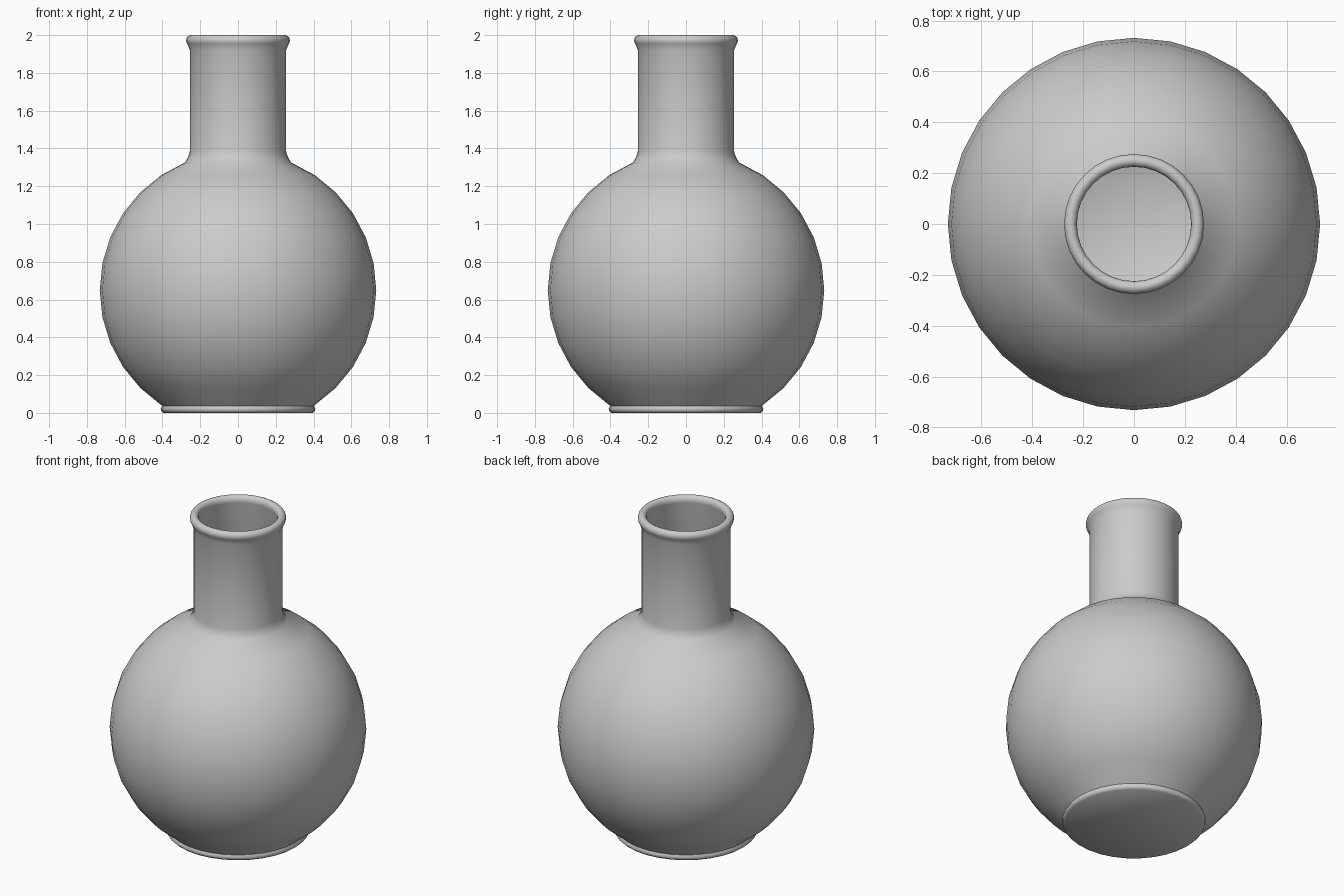
import bpy, bmesh, math

cube = bpy.data.objects.get("Cube")
if cube:
    bpy.data.objects.remove(cube, do_unlink=True)

SEGMENTS = 32
RADIUS, CENTRE = 0.732, 0.65
STEP = math.tau / SEGMENTS

glass = bpy.data.materials.new("light_grey")
glass.use_nodes = True
grey = (0.6, 0.6, 0.6, 1)
glass.diffuse_color = grey
glass.node_tree.nodes["Principled BSDF"].inputs["Base Color"].default_value = grey


def arc(radius, first, last):
    """Profile points of the round bulb, in latitude steps."""
    return [(radius * math.cos(i * STEP), CENTRE + radius * math.sin(i * STEP))
            for i in range(first, last + 1)]


def lathe(name, profile):
    """Spin an (r, z) profile around z; points on the axis become poles."""
    bm = bmesh.new()
    verts = [bm.verts.new((r, 0, z)) for r, z in profile]
    edges = [bm.edges.new(pair) for pair in zip(verts, verts[1:])]
    bmesh.ops.spin(bm, geom=verts + edges, cent=(0, 0, 0), axis=(0, 0, 1),
                   angle=math.tau, steps=SEGMENTS)
    bmesh.ops.remove_doubles(bm, verts=bm.verts, dist=0.0005)
    bmesh.ops.recalc_face_normals(bm, faces=bm.faces)
    mesh = bpy.data.meshes.new(name)
    bm.to_mesh(mesh)
    bm.free()
    mesh.materials.append(glass)
    obj = bpy.data.objects.new(name, mesh)
    bpy.context.collection.objects.link(obj)
    bpy.ops.object.select_all(action="DESELECT")
    obj.select_set(True)
    bpy.context.view_layer.objects.active = obj
    bpy.ops.object.shade_smooth_by_angle(angle=math.radians(60))
    return obj


# Foot, bulb and neck on the outside
foot = [(0, 0), (0.395, 0), (0.406, 0.01), (0.409, 0.022), (0.402, 0.036)]
outside = foot + arc(RADIUS, -5, 6) + [(0.262, 1.36), (0.255, 1.385), (0.255, 1.92)]

# Rolled lip
lip = [(0.25 + 0.025 * math.cos(a), 1.972 + 0.028 * math.sin(a))
       for a in (math.radians(d) for d in range(-45, 181, 25))]
lip.append((0.225, 1.96))

# Thin wall on the inside, down to the floor
inside = [(0.235, 1.93), (0.235, 1.385)]
inside += arc(RADIUS - 0.02, -5, 6)[::-1] + [(0.38, 0.04), (0, 0.04)]

lathe("flask_body", outside + lip + inside)
